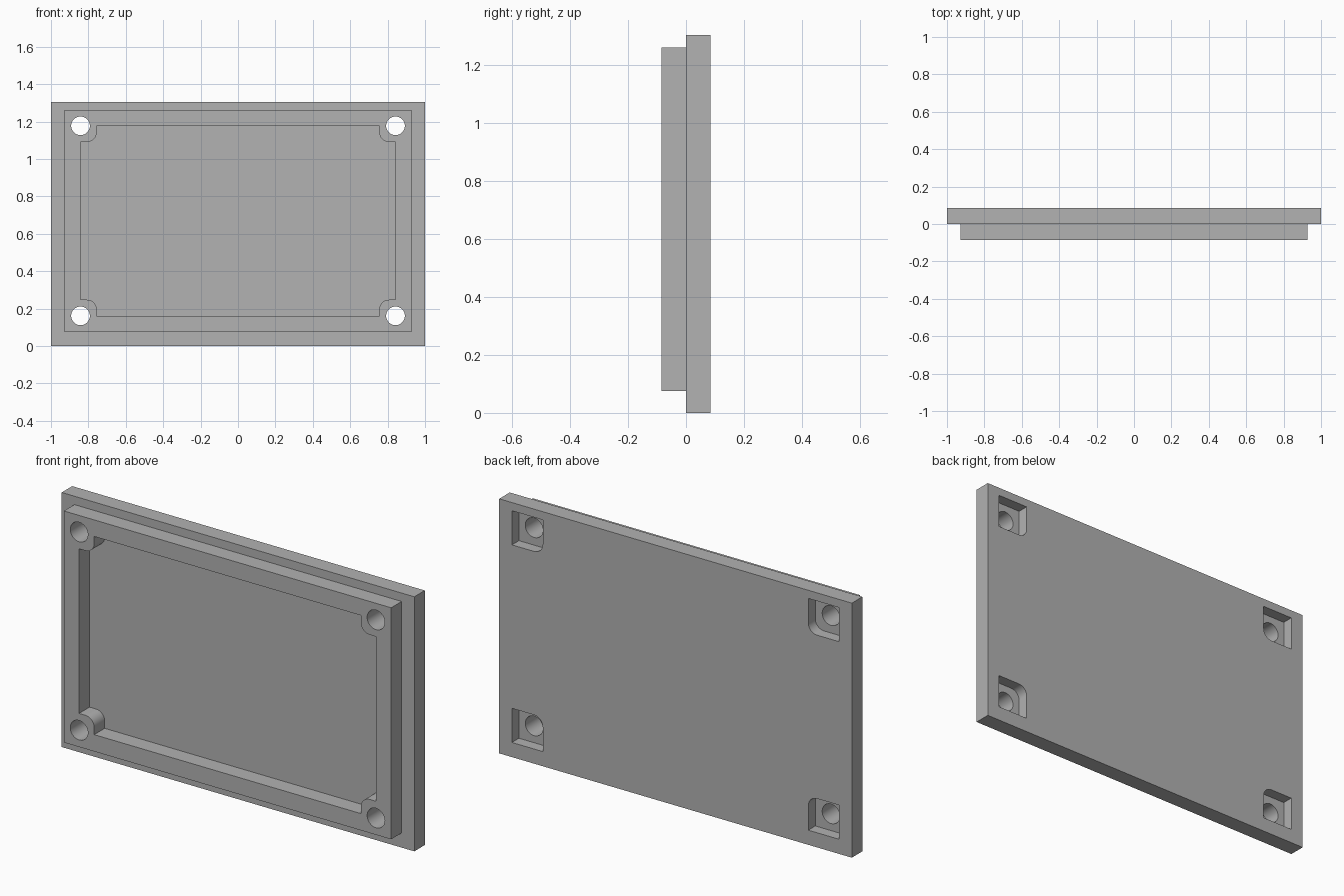
import bpy, bmesh, math

cube = bpy.data.objects.get("Cube")
if cube:
    bpy.data.objects.remove(cube, do_unlink=True)

# Main sizes
HEIGHT = 1.305
PLATE_Y = 0.085           # plate thickness, also depth of the rim
RIM_X, RIM_LOW, RIM_HIGH = 0.928, 0.075, 1.262
HOLE_X, HOLE_LOW, HOLE_HIGH = 0.842, 0.161, 1.177
BOSS, ROUND, HOLE_R = 0.086, 0.05, 0.05
POCKET_FLOOR = 0.028
MID = (HOLE_LOW + HOLE_HIGH) / 2
HALF = (HOLE_HIGH - HOLE_LOW) / 2

grey = bpy.data.materials.new("plain_grey")
grey.use_nodes = True
colour = (0.445, 0.445, 0.445, 1)
grey.diffuse_color = colour
grey.node_tree.nodes["Principled BSDF"].inputs["Base Color"].default_value = colour


def prism(name, outline, y0, y1):
    """Extrude an (x, z) outline from y0 to y1."""
    bm = bmesh.new()
    face = bm.faces.new([bm.verts.new((x, y0, z)) for x, z in outline])
    ext = bmesh.ops.extrude_face_region(bm, geom=[face])
    moved = [v for v in ext["geom"] if isinstance(v, bmesh.types.BMVert)]
    bmesh.ops.translate(bm, verts=moved, vec=(0, y1 - y0, 0))
    bmesh.ops.recalc_face_normals(bm, faces=bm.faces)
    mesh = bpy.data.meshes.new(name)
    bm.to_mesh(mesh)
    bm.free()
    mesh.materials.append(grey)
    ob = bpy.data.objects.new(name, mesh)
    bpy.context.collection.objects.link(ob)
    return ob


def combine(ob, other, operation):
    """Apply a boolean and remove the helper."""
    mod = ob.modifiers.new("combine", "BOOLEAN")
    mod.operation, mod.solver, mod.object = operation, "EXACT", other
    evaluated = ob.evaluated_get(bpy.context.evaluated_depsgraph_get())
    mesh = bpy.data.meshes.new_from_object(evaluated)
    ob.modifiers.clear()
    ob.data = mesh
    bpy.data.objects.remove(other, do_unlink=True)


def rectangle(x, low, high):
    return [(-x, low), (x, low), (x, high), (-x, high)]


def arc(cx, cz, r, start, end, steps):
    angles = [math.radians(start + (end - start) * i / steps) for i in range(steps + 1)]
    return [(cx + r * math.cos(a), cz + r * math.sin(a)) for a in angles]


def corner_block(sx, sz, inner, outer):
    """Square around a screw hole, rounded towards the middle of the lid."""
    c = inner - ROUND
    pts = arc(-c, -c, ROUND, 180, 270, 10) + [(outer, -inner), (outer, outer), (-inner, outer)]
    return [(sx * (HOLE_X + x), MID + sz * (HALF + z)) for x, z in pts]


corners = [(sx, sz) for sx in (-1, 1) for sz in (-1, 1)]

# Recess inside the rim, with a boss left standing at each corner
recess = prism("recess_cutter", rectangle(HOLE_X, HOLE_LOW, HOLE_HIGH), -0.2, 0.2)
for sx, sz in corners:
    combine(recess, prism("boss_cutter", corner_block(sx, sz, BOSS, 0.03), -0.3, 0.3), "DIFFERENCE")

# Raised rim, sunk slightly into the plate for a clean join
rim = prism("rim", rectangle(RIM_X, RIM_LOW, RIM_HIGH), -PLATE_Y, 0.01)
combine(rim, recess, "DIFFERENCE")

# Back plate with the rim joined on
lid = prism("enclosure_lid", rectangle(1, 0, HEIGHT), 0, PLATE_Y)
combine(lid, rim, "UNION")

# Screw head pockets in the back and screw holes right through
for sx, sz in corners:
    combine(lid, prism("pocket_cutter", corner_block(sx, sz, BOSS + 0.003, BOSS), POCKET_FLOOR, 0.2), "DIFFERENCE")
    circle = arc(sx * HOLE_X, MID + sz * HALF, HOLE_R, 0, 360, 40)[:-1]
    combine(lid, prism("hole_cutter", circle, -0.3, 0.3), "DIFFERENCE")

# Smooth the curved walls, keep edges sharp
bpy.ops.object.select_all(action="DESELECT")
lid.select_set(True)
bpy.context.view_layer.objects.active = lid
bpy.ops.object.shade_smooth_by_angle(angle=math.radians(30))
